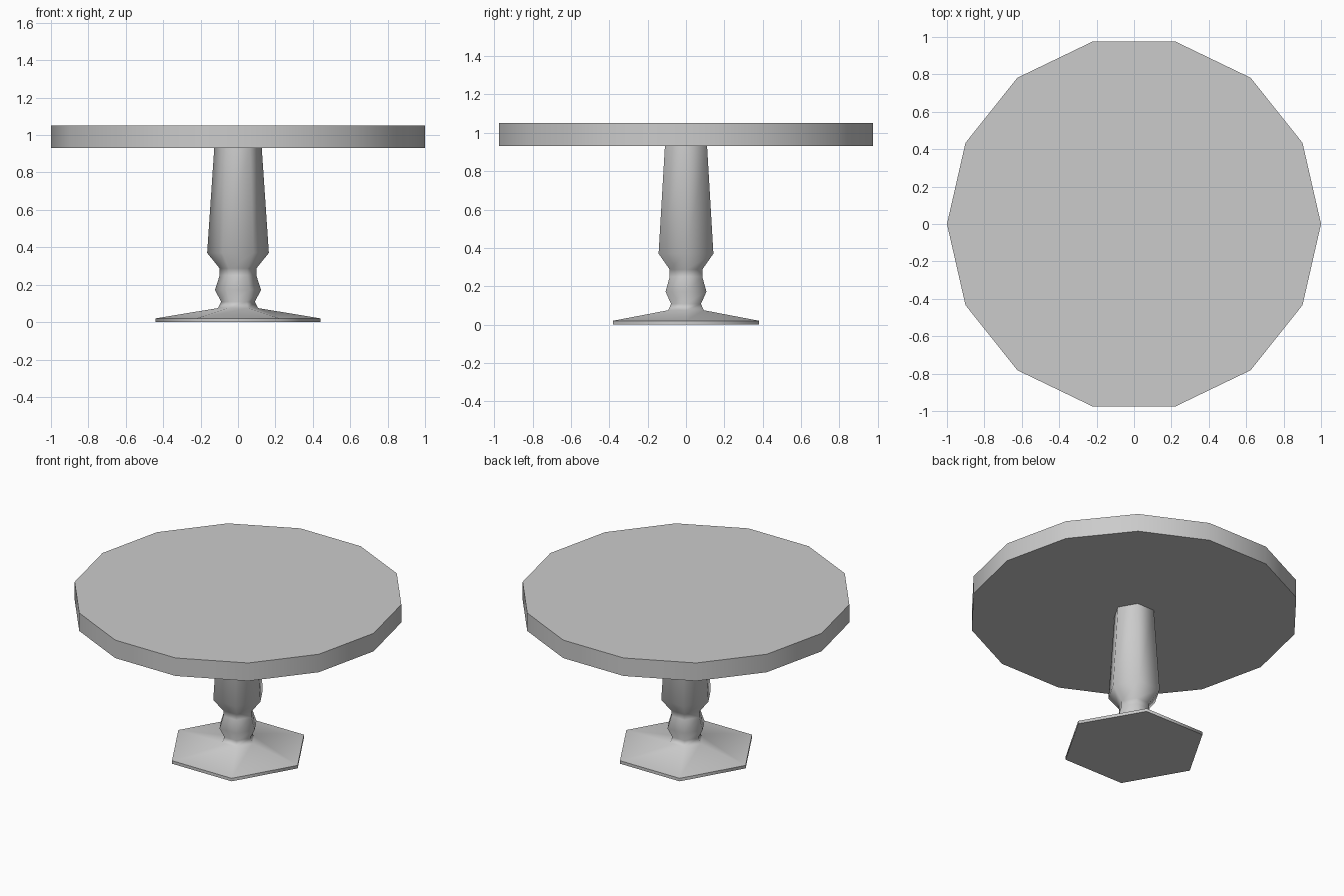
import bpy, bmesh
from math import cos, sin, pi, radians

if "Cube" in bpy.data.objects:
    bpy.data.objects.remove(bpy.data.objects["Cube"])


def lathe(name, profile, sides, cap_top):
    """Stack polygon rings of (radius, z), bridge them and cap the ends."""
    bm = bmesh.new()
    rings = [[bm.verts.new((r * cos(2 * pi * i / sides), r * sin(2 * pi * i / sides), z))
              for i in range(sides)] for r, z in profile]
    for low, high in zip(rings, rings[1:]):
        for i in range(sides):
            j = (i + 1) % sides
            bm.faces.new((low[i], low[j], high[j], high[i]))
    bm.faces.new(rings[0][::-1])
    if cap_top:
        bm.faces.new(rings[-1])
    mesh = bpy.data.meshes.new(name)
    bm.to_mesh(mesh)
    bm.free()
    obj = bpy.data.objects.new(name, mesh)
    bpy.context.collection.objects.link(obj)
    # Smooth around the sides, crisp at the rims
    bpy.ops.object.select_all(action='DESELECT')
    obj.select_set(True)
    bpy.context.view_layer.objects.active = obj
    bpy.ops.object.shade_smooth_by_angle(angle=radians(65))
    return obj


# Fourteen-sided top
lathe("tabletop", [(1.0, 0.93), (1.0, 1.05)], 14, True)

# Six-sided turned pedestal with a flared foot, open where it meets the top
lathe("pedestal", [(0.44, 0.0), (0.44, 0.02), (0.107, 0.075), (0.09, 0.108),
                   (0.123, 0.172), (0.098, 0.25), (0.098, 0.287),
                   (0.165, 0.37), (0.127, 0.93)], 6, False)
